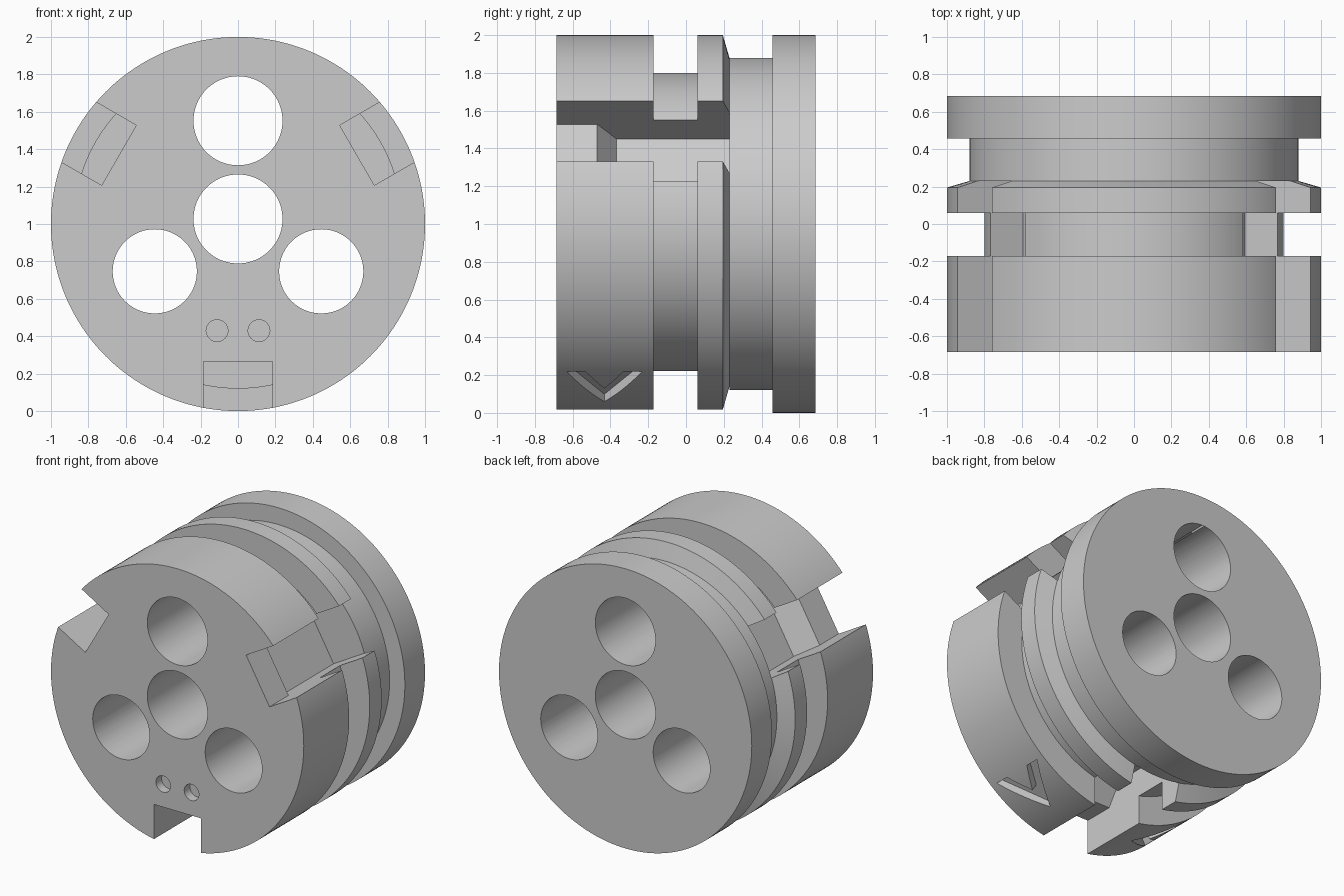
import bpy, bmesh
from math import radians, cos, sin, tau
from mathutils import Vector

if "Cube" in bpy.data.objects:
    bpy.data.objects.remove(bpy.data.objects["Cube"])

CENTRE = Vector((0, 0, 1))
BACK = Vector((0, 1, 0))

grey = bpy.data.materials.new("plain grey")
grey.use_nodes = True
grey.diffuse_color = (0.6, 0.6, 0.6, 1)
grey.node_tree.nodes["Principled BSDF"].inputs["Base Color"].default_value = (0.6, 0.6, 0.6, 1)


def finish(name, bm):
    bmesh.ops.recalc_face_normals(bm, faces=bm.faces)
    mesh = bpy.data.meshes.new(name)
    bm.to_mesh(mesh)
    bm.free()
    mesh.materials.append(grey)
    obj = bpy.data.objects.new(name, mesh)
    bpy.context.collection.objects.link(obj)
    return obj


def prism(name, points, offset):
    """Solid made by pushing a flat outline along an offset."""
    bm = bmesh.new()
    face = bm.faces.new([bm.verts.new(p) for p in points])
    new = bmesh.ops.extrude_face_region(bm, geom=[face], use_keep_orig=True)["geom"]
    verts = [g for g in new if isinstance(g, bmesh.types.BMVert)]
    bmesh.ops.translate(bm, verts=verts, vec=offset)
    return finish(name, bm)


def cylinder(name, x, z, radius, y0, y1, sides=96):
    ring = [(x + radius * cos(tau * i / sides), y0, z + radius * sin(tau * i / sides))
            for i in range(sides)]
    return prism(name, ring, BACK * (y1 - y0))


def axes(degrees):
    a = radians(degrees)
    return Vector((cos(a), 0, sin(a))), Vector((-sin(a), 0, cos(a)))


# Grooved drum, turned about the front-to-back axis
profile = [(0, -.685), (1, -.685), (1, -.172), (.8, -.172), (.8, .06), (1, .06),
           (1, .195), (.88, .23), (.88, .457), (1, .457), (1, .685), (0, .685)]
bm = bmesh.new()
verts = [bm.verts.new((0, y, 1 + r)) for r, y in profile]
edges = [bm.edges.new(pair) for pair in zip(verts, verts[1:])]
bmesh.ops.spin(bm, geom=verts + edges, cent=CENTRE, axis=BACK, angle=tau,
               steps=192, use_merge=True)
bmesh.ops.remove_doubles(bm, verts=bm.verts, dist=1e-5)
drum = finish("grooved_drum", bm)

cutters = []

# Through bores and two shallow pin holes
for x, z, r in [(0, 1.027, .238), (0, 1.552, .238), (-.445, .747, .225), (.445, .747, .225)]:
    cutters.append(cylinder("bore_cutter", x, z, r, -1, 1))
for x in (-.112, .112):
    cutters.append(cylinder("pin_hole_cutter", x, .43, .058, -1, -.62, 48))

# Three stepped notches with a deeper rear pocket
step = [(1.2, -.8), (.735, -.8), (.735, -.47), (.58, -.367), (.58, .231), (1.2, .231)]
for angle in (30, 150, 270):
    out, side = axes(angle)
    outline = [CENTRE + out * r + BACK * y - side * .185 for r, y in step]
    cutters.append(prism("notch_cutter", outline, side * .37))

# Engraved chevrons pointing to the lower notch
chevron = [(-.2, -.15), (0, .174), (.2, -.15), (.1, -.15), (0, .01), (-.1, -.15)]
for angle, sign in ((-60, -1), (-120, 1)):
    out, side = axes(angle)
    outline = [CENTRE + out * .94 + BACK * (y - .432) + side * t * sign for y, t in chevron]
    cutters.append(prism("chevron_cutter", outline, out * .2))

# Cut everything out of the drum
bpy.ops.object.select_all(action="DESELECT")
bpy.context.view_layer.objects.active = drum
drum.select_set(True)
for cutter in cutters:
    cutter.hide_render = True
    mod = drum.modifiers.new("cut", "BOOLEAN")
    mod.operation = "DIFFERENCE"
    mod.solver = "EXACT"
    mod.object = cutter
    bpy.ops.object.modifier_apply(modifier=mod.name)
    bpy.data.objects.remove(cutter)

bpy.ops.object.shade_smooth_by_angle(angle=radians(25))
